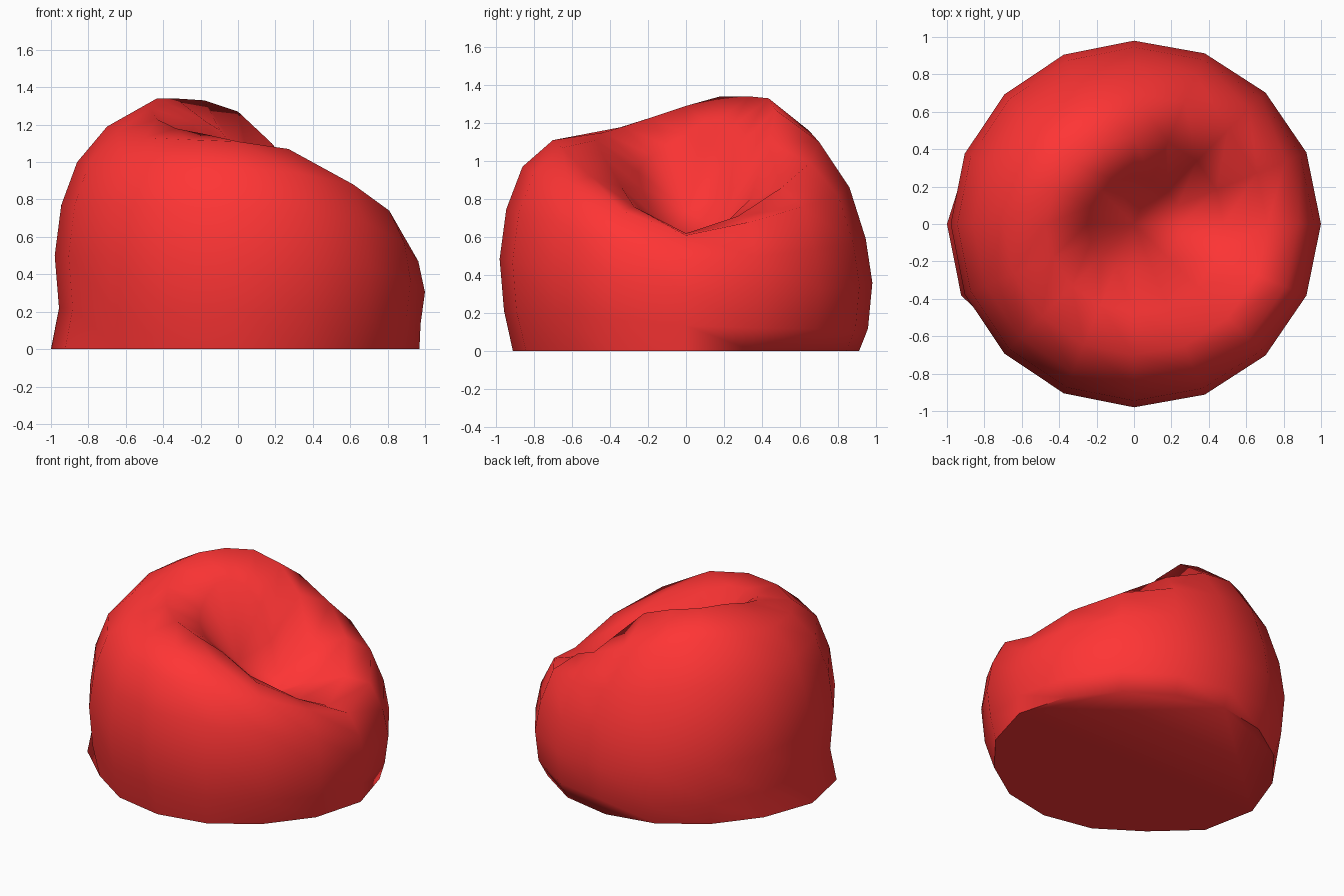
import bpy, bmesh
from math import cos, sin, radians

if "Cube" in bpy.data.objects:
    bpy.data.objects.remove(bpy.data.objects["Cube"])

SEG = 16
# ring heights every 22.5 degrees, starting at +x, counter-clockwise
SEAT_INNER = [.56, .56, .63, .83, 1.05, 1.17, 1.22, 1.21, 1.14, 1.08, 1.03, .98, .94, .86, .73, .61]
SEAT_RIM = [.60, .65, .80, 1.10, 1.27, 1.33, 1.34, 1.34, 1.29, 1.23, 1.18, 1.15, 1.11, 1.03, .86, .68]
LIP = [.62, .71, .86, .99, 1.10, 1.16, 1.22, 1.20, 1.19, 1.16, 1.13, 1.12, 1.11, 1.07, .92, .76]
SHOULDER = [.61, .68, .76, .82, .86, .91, .96, 1.0, 1.0, 1.0, 1.0, .98, .97, .94, .88, .74]

def stretch(k):
    # slightly wider toward the right-hand side
    return 1 + .02 * max(0, cos(radians(22.5 * k)))

def base_radius(k):
    # base tucks in, but flares at the left and right
    return {7: .94, 8: 1.0, 9: 1.0, 0: .97, 1: .94, 15: .94}.get(k, .91)

def wall_height(k, f):
    # wall rings sit lower toward the back
    return SHOULDER[k] * f - .07 * max(0, sin(radians(22.5 * k)))

bm = bmesh.new()

def ring(radius, height):
    out = []
    for k in range(SEG):
        a, r = radians(22.5 * k), radius(k)
        out.append(bm.verts.new((r * cos(a), r * sin(a), height(k))))
    return out

# cushion top: hollow seat, raised back and rounded lip
rings = [ring(lambda k, r=r: r * stretch(k), lambda k, h=h: h[k])
         for r, h in ((.25, SEAT_INNER), (.47, SEAT_RIM), (.70, LIP), (.86, SHOULDER))]
# bulging side wall
rings += [ring(lambda k, r=r: r * stretch(k), lambda k, f=f: wall_height(k, f))
          for r, f in ((.945, .77), (.98, .5), (.957, .22))]
# base edge
rings.append(ring(base_radius, lambda k: 0))

pit = bm.verts.new((0, 0, .74))
for k in range(SEG):
    n = (k + 1) % SEG
    bm.faces.new((pit, rings[0][k], rings[0][n]))
    for a, b in zip(rings, rings[1:]):
        bm.faces.new((a[k], b[k], b[n], a[n]))
bm.faces.new(list(reversed(rings[-1])))
bmesh.ops.recalc_face_normals(bm, faces=bm.faces)

mesh = bpy.data.meshes.new("bean_bag_seat")
bm.to_mesh(mesh)
bm.free()
obj = bpy.data.objects.new("bean_bag_seat", mesh)
bpy.context.collection.objects.link(obj)

# red fabric
mat = bpy.data.materials.new("red_fabric")
mat.diffuse_color = (1, .035, .035, 1)
mat.use_nodes = True
mat.node_tree.nodes["Principled BSDF"].inputs["Base Color"].default_value = mat.diffuse_color
mesh.materials.append(mat)

bpy.context.view_layer.objects.active = obj
obj.select_set(True)
bpy.ops.object.shade_smooth_by_angle(angle=radians(70))
